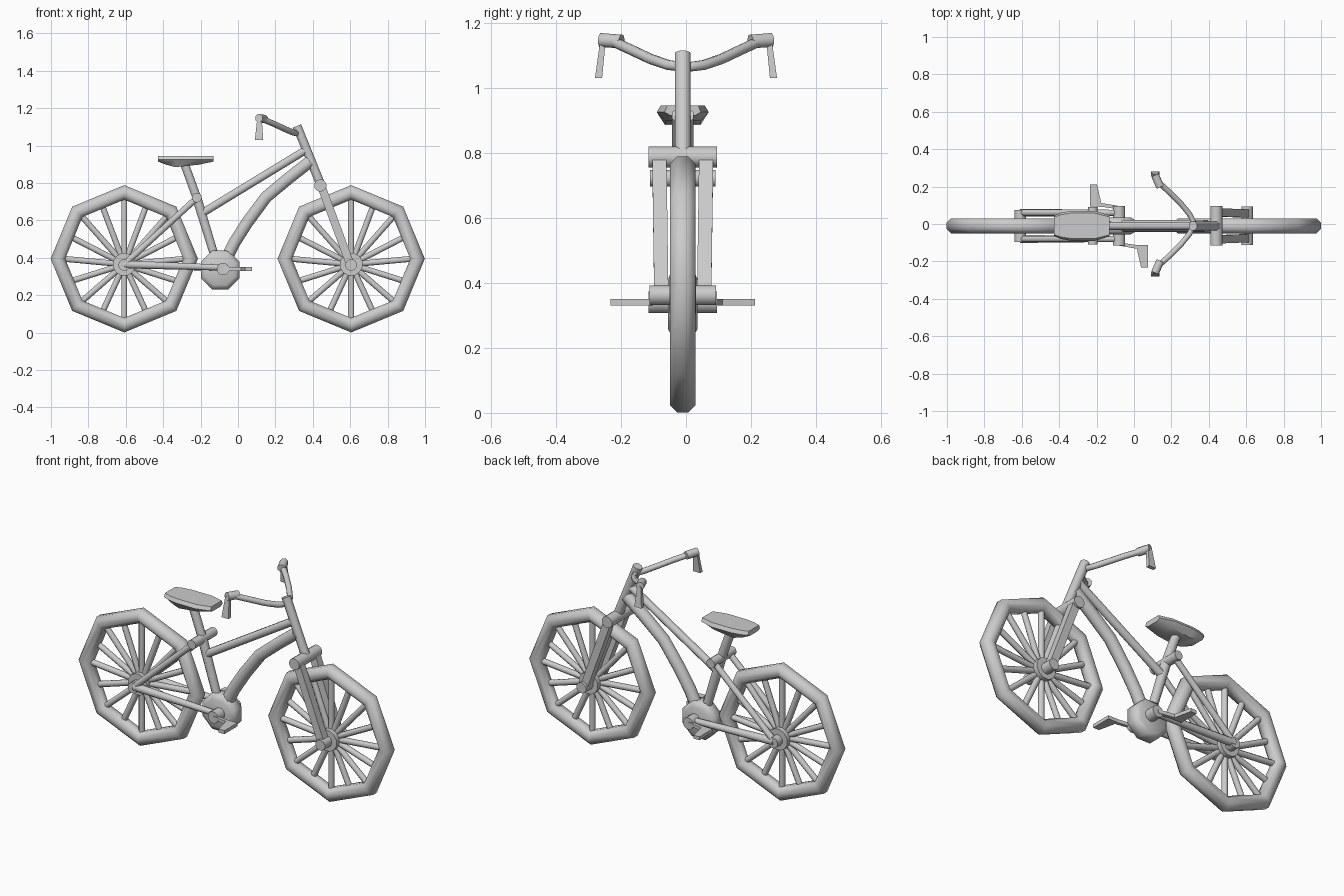
import bpy, bmesh, math
from mathutils import Vector

if "Cube" in bpy.data.objects:
    bpy.data.objects.remove(bpy.data.objects["Cube"])

Y = -0.01          # centre plane of the frame
HUB_Z = 0.365


def finish(name, bm, smooth=40):
    bmesh.ops.recalc_face_normals(bm, faces=bm.faces)
    me = bpy.data.meshes.new(name)
    bm.to_mesh(me)
    bm.free()
    ob = bpy.data.objects.new(name, me)
    bpy.context.collection.objects.link(ob)
    bpy.ops.object.select_all(action='DESELECT')
    ob.select_set(True)
    bpy.context.view_layer.objects.active = ob
    if smooth:
        bpy.ops.object.shade_smooth_by_angle(angle=math.radians(smooth))
    return ob


def loft(bm, rings):
    rows = [[bm.verts.new(p) for p in ring] for ring in rings]
    n = len(rows[0])
    for a, b in zip(rows, rows[1:]):
        for i in range(n):
            bm.faces.new((a[i], a[(i + 1) % n], b[(i + 1) % n], b[i]))
    bm.faces.new(rows[0])
    bm.faces.new(rows[-1])


def add_tube(bm, pts, radii, sides=8):
    pts = [Vector(p) for p in pts]
    if not isinstance(radii, (list, tuple)):
        radii = [radii] * len(pts)
    rings = []
    for i, p in enumerate(pts):
        d = (pts[min(i + 1, len(pts) - 1)] - pts[max(i - 1, 0)]).normalized()
        ref = Vector((1, 0, 0)) if abs(d.y) > 0.9 and abs(d.x) < 0.5 else Vector((0, 1, 0))
        if len(pts) > 2 and abs(pts[-1].y - pts[0].y) > 0.1:
            ref = Vector((0, 0, 1))
        u = d.cross(ref).normalized()
        v = d.cross(u)
        angs = [2 * math.pi * (k + 0.5) / sides for k in range(sides)]
        rings.append([p + radii[i] * (u * math.cos(a) + v * math.sin(a)) for a in angs])
    loft(bm, rings)


def tube(name, pts, radii, sides=8, smooth=50):
    bm = bmesh.new()
    add_tube(bm, pts, radii, sides)
    return finish(name, bm, smooth)


def cross_tube(name, x, z, half, r, sides=12):
    return tube(name, [(x, Y - half, z), (x, Y + half, z)], r, sides)


# Wheels: octagonal tyre, 16 spokes and a hub
for name, cx in (("rear", -0.608), ("front", 0.605)):
    c = Vector((cx, Y, 0.395))
    bm = bmesh.new()
    N, M = 8, 8
    rows = []
    for i in range(N):
        a = 2 * math.pi * i / N
        row = []
        for j in range(M):
            b = 2 * math.pi * (j + 0.5) / M
            r = 0.355 + 0.042 * math.cos(b)
            row.append(bm.verts.new(c + Vector((r * math.cos(a), 0.043 * math.sin(b), r * math.sin(a)))))
        rows.append(row)
    for i in range(N):
        for j in range(M):
            p, q = rows[i], rows[(i + 1) % N]
            bm.faces.new((p[j], q[j], q[(j + 1) % M], p[(j + 1) % M]))
    finish(name + "_tyre", bm, 50)

    bm = bmesh.new()
    hub = Vector((cx, Y, HUB_Z))
    for k in range(16):
        a = math.pi * k / 8
        add_tube(bm, [hub, c + 0.325 * Vector((math.cos(a), 0, math.sin(a)))], 0.017, 8)
    finish(name + "_spokes", bm, 50)
    cross_tube(name + "_hub", cx, HUB_Z, 0.04, 0.062)
    cross_tube(name + "_axle", cx, HUB_Z - 0.003, 0.103 if cx > 0 else 0.085, 0.031)

# Fork, crown and rear stays on both sides
for side, s in (("left", 1), ("right", -1)):
    tube("fork_leg_" + side, [(0.445, Y + s * 0.072, 0.785), (0.6, Y + s * 0.066, 0.365)], 0.031, 4, 0)
    tube("seat_stay_" + side, [(-0.22, Y + s * 0.07, 0.72), (-0.608, Y + s * 0.07, HUB_Z)], 0.018)
    tube("chain_stay_" + side, [(-0.608, Y + s * 0.07, HUB_Z), (-0.09, Y + s * 0.07, 0.348)], [0.023, 0.017])
cross_tube("fork_crown", 0.44, 0.787, 0.105, 0.033)
cross_tube("seat_clamp", -0.22, 0.722, 0.1, 0.026)

# Frame tubes
tube("head_tube", [(0.315, Y, 1.105), (0.445, Y, 0.785)], 0.026)
tube("top_tube", [(0.36, Y, 0.975), (-0.19, Y, 0.64)], 0.023)
tube("down_tube", [(0.385, Y, 0.915), (0.27, Y, 0.825), (0.15, Y, 0.725), (0.05, Y, 0.59),
                   (-0.02, Y, 0.48), (-0.08, Y, 0.36)], 0.035)
tube("seat_tube", [(-0.22, Y, 0.72), (-0.11, Y, 0.36)], [0.027, 0.024])
tube("seat_post", [(-0.285, Y, 0.9), (-0.22, Y, 0.72)], 0.025)

# Bottom bracket, a bulging octagonal gear case, and its axle
tube("gear_case", [(-0.095, Y - 0.045, 0.335), (-0.095, Y - 0.03, 0.335),
                   (-0.095, Y + 0.03, 0.335), (-0.095, Y + 0.045, 0.335)],
     [0.085, 0.112, 0.112, 0.085], 8, 60)
cross_tube("crank_axle", -0.08, 0.34, 0.105, 0.034)

# Cranks with pedals, opposite each other
outline = [(0.0, -0.095), (0.095, -0.11), (0.155, -0.115), (0.155, -0.225),
           (0.118, -0.225), (0.1, -0.13), (0.0, -0.115)]
outline = [(0.0, -0.088), (0.09, -0.102), (0.155, -0.103), (0.155, -0.222),
           (0.118, -0.222), (0.095, -0.122), (0.0, -0.106)]
for side, s in (("right", 1), ("left", -1)):
    bm = bmesh.new()
    loft(bm, [[(-0.08 + s * x, Y + s * y, z) for x, y in outline] for z in (0.33, 0.35)])
    finish("pedal_" + side, bm, 0)

# Handlebar curve with grips and brake levers
half = [(0.14, 0.215, 1.138), (0.195, 0.165, 1.115), (0.25, 0.11, 1.089), (0.295, 0.055, 1.07)]
path = half + [(0.325, 0, 1.063)] + [(x, -y, z) for x, y, z in reversed(half)]
tube("handlebar", path, 0.016)
for side, s in (("left", 1), ("right", -1)):
    tube("grip_" + side, [(0.14, s * 0.198, 1.142), (0.112, s * 0.262, 1.147)], 0.023)
    bm = bmesh.new()
    loft(bm, [[(x0, s * y0, z), (x1, s * y0, z), (x1, s * y1, z), (x0, s * y1, z)]
              for x0, x1, y0, y1, z in ((0.103, 0.127, 0.247, 0.264, 1.145),
                                        (0.09, 0.135, 0.258, 0.28, 1.03))])
    finish("brake_lever_" + side, bm, 0)

# Seat lofted along x: position, half width, underside height
bm = bmesh.new()
rings = []
for x, w, zb in ((-0.428, 0.055, 0.915), (-0.39, 0.07, 0.9), (-0.335, 0.08, 0.885),
                 (-0.21, 0.08, 0.898), (-0.13, 0.056, 0.915)):
    prof = [(-0.85, 0.945), (0.85, 0.945), (1, 0.925), (0.68, zb), (-0.68, zb), (-1, 0.925)]
    rings.append([(x, Y + w * k, z) for k, z in prof])
loft(bm, rings)
finish("seat", bm, 50)
